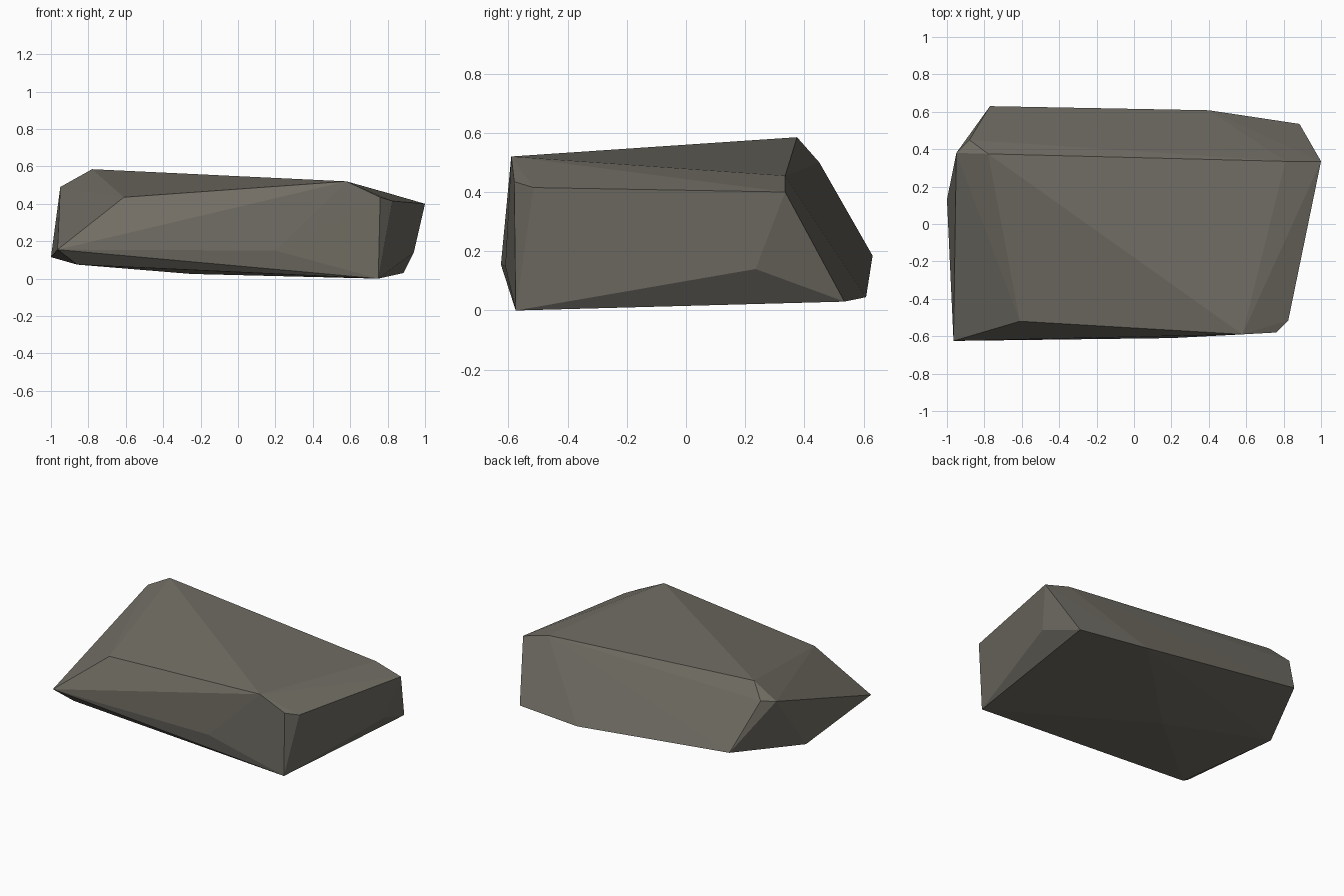
import bpy
import bmesh

default_cube = bpy.data.objects.get("Cube")
if default_cube:
    bpy.data.objects.remove(default_cube, do_unlink=True)


def make_material(name, colour):
    """One flat colour for both viewport and render."""
    material = bpy.data.materials.new(name)
    material.use_nodes = True
    material.diffuse_color = colour
    shader = material.node_tree.nodes["Principled BSDF"]
    shader.inputs["Base Color"].default_value = colour
    shader.inputs["Roughness"].default_value = 0.9
    return material


def make_boulder(name, corners, material):
    """Wrap the corner points in a faceted convex stone."""
    bm = bmesh.new()
    for corner in corners:
        bm.verts.new(corner)
    hull = bmesh.ops.convex_hull(bm, input=bm.verts[:])
    unused = {v for v in hull["geom_interior"] if isinstance(v, bmesh.types.BMVert)}
    bmesh.ops.delete(bm, geom=list(unused), context="VERTS")
    bmesh.ops.recalc_face_normals(bm, faces=bm.faces[:])
    for face in bm.faces:
        face.smooth = False

    mesh = bpy.data.meshes.new(name)
    bm.to_mesh(mesh)
    bm.free()
    mesh.materials.append(material)
    boulder = bpy.data.objects.new(name, mesh)
    bpy.context.collection.objects.link(boulder)
    return boulder


# Sloping top: raised back ridge falling to the front lip
top_corners = [
    (-0.78, 0.375, 0.585), (-0.88, 0.45, 0.5), (-0.95, 0.38, 0.49),
    (0.81, 0.335, 0.455), (1.0, 0.335, 0.4),
    (0.58, -0.59, 0.52), (0.76, -0.58, 0.435), (0.825, -0.515, 0.415),
    (-0.61, -0.52, 0.435),
]

# Widest points around the sides
side_corners = [
    (-0.965, -0.625, 0.155), (0.2, -0.61, 0.15),
    (-1.0, 0.13, 0.115), (-0.77, 0.63, 0.185), (0.94, 0.235, 0.14),
]

# Shallow underside
base_corners = [
    (0.75, -0.575, 0.0), (0.885, 0.535, 0.03), (0.4, 0.608, 0.045),
    (-0.25, -0.02, 0.025), (-0.86, -0.55, 0.075),
]

stone = make_material("brown_grey_stone", (0.165, 0.154, 0.128, 1.0))
make_boulder("flat_boulder", top_corners + side_corners + base_corners, stone)
